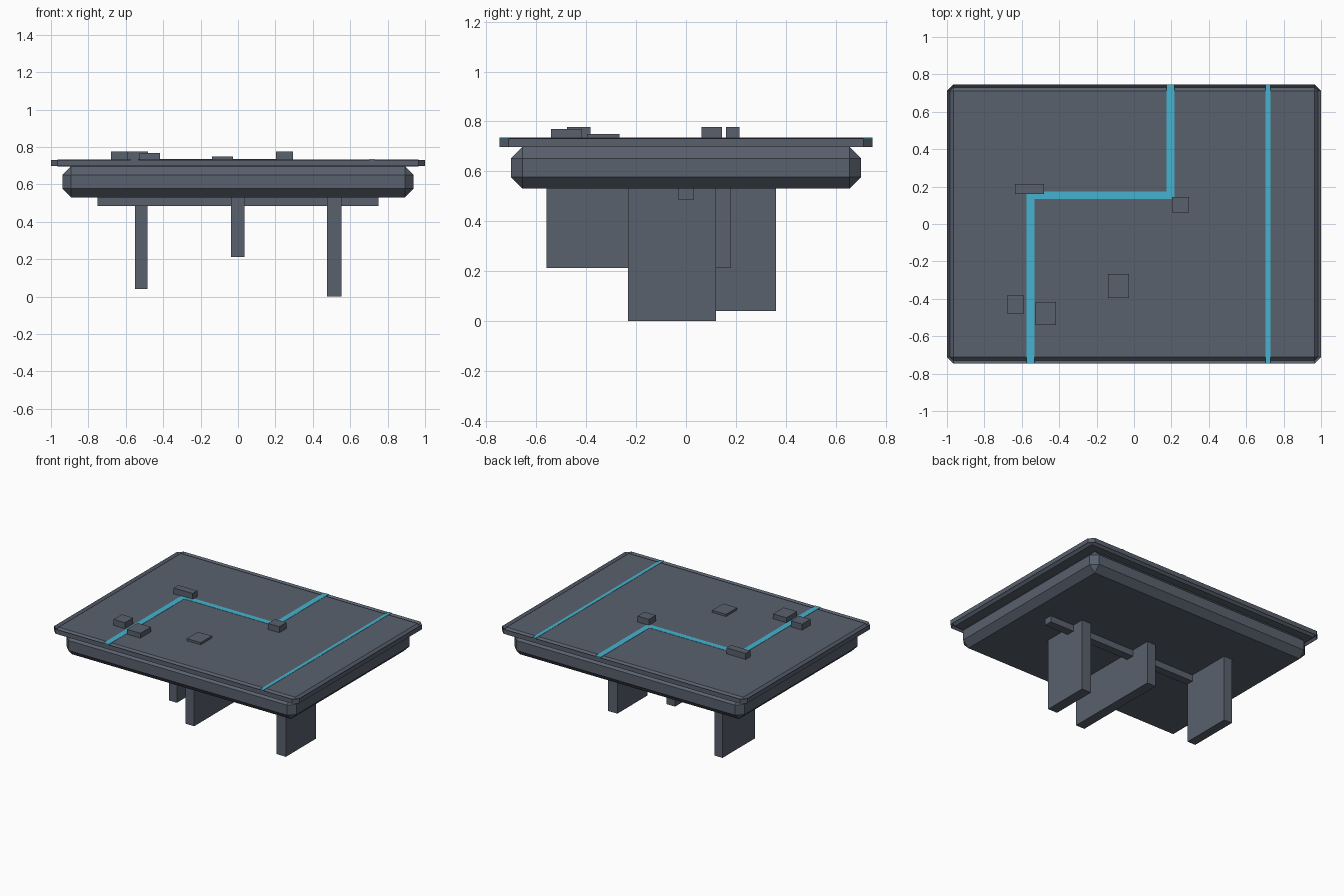
import bpy, bmesh

if "Cube" in bpy.data.objects:
    bpy.data.objects.remove(bpy.data.objects["Cube"])


def material(name, color):
    m = bpy.data.materials.new(name)
    m.diffuse_color = color
    m.use_nodes = True
    m.node_tree.nodes["Principled BSDF"].inputs["Base Color"].default_value = m.diffuse_color
    return m


SLATE = material("slate", (0.10, 0.12, 0.155, 1))
CYAN = material("cyan_glow", (0.06, 0.45, 0.62, 1))


def box(name, x, y, z, mat=SLATE, chamfer=0.0):
    """Box from (min, max) ranges, optionally chamfered on every edge."""
    bm = bmesh.new()
    bmesh.ops.create_cube(bm, size=1)
    for v in bm.verts:
        v.co = [r[0] if c < 0 else r[1] for c, r in zip(v.co, (x, y, z))]
    if chamfer:
        bmesh.ops.bevel(bm, geom=bm.edges[:], offset=chamfer, segments=1,
                        profile=0.5, affect='EDGES', clamp_overlap=False)
    mesh = bpy.data.meshes.new(name)
    bm.to_mesh(mesh)
    bm.free()
    mesh.materials.append(mat)
    obj = bpy.data.objects.new(name, mesh)
    bpy.context.collection.objects.link(obj)
    return obj


TOP = 0.733

# Table top: the chamfer is as deep as the slab, which leaves a V groove at the rim
box("table_top", (-1, 1), (-0.747, 0.747), (0.697, TOP), chamfer=0.035)

# Thick chamfered body under the top
box("table_body", (-0.938, 0.938), (-0.702, 0.702), (0.531, 0.697), chamfer=0.046)

# Cross beam and three uneven legs
box("cross_beam", (-0.75, 0.75), (-0.03, 0.03), (0.484, 0.535))
box("left_leg", (-0.55, -0.484), (-0.02, 0.36), (0.04, 0.535))
box("middle_leg", (-0.037, 0.035), (-0.56, 0.18), (0.212, 0.535))
box("right_leg", (0.476, 0.553), (-0.232, 0.12), (0.0, 0.535))

# Glowing inlaid strips
STRIP_Z = (TOP - 0.002, TOP + 0.002)
strips = [
    ("strip_left", (-0.574, -0.532), (-0.747, 0.175)),
    ("strip_cross", (-0.532, 0.175), (0.133, 0.175)),
    ("strip_back", (0.175, 0.217), (0.133, 0.747)),
    ("strip_right", (0.703, 0.729), (-0.747, 0.747)),
]
for name, x, y in strips:
    box(name, x, y, STRIP_Z, CYAN)

# Small blocks standing on the top
blocks = [
    ((-0.637, -0.482), (0.160, 0.214), 0.777),
    ((0.202, 0.294), (0.062, 0.144), 0.777),
    ((-0.140, -0.027), (-0.396, -0.266), 0.749),
    ((-0.680, -0.588), (-0.478, -0.382), 0.777),
    ((-0.526, -0.417), (-0.541, -0.418), 0.769),
]
for i, (x, y, top) in enumerate(blocks, 1):
    box(f"surface_block_{i}", x, y, (TOP - 0.01, top))
